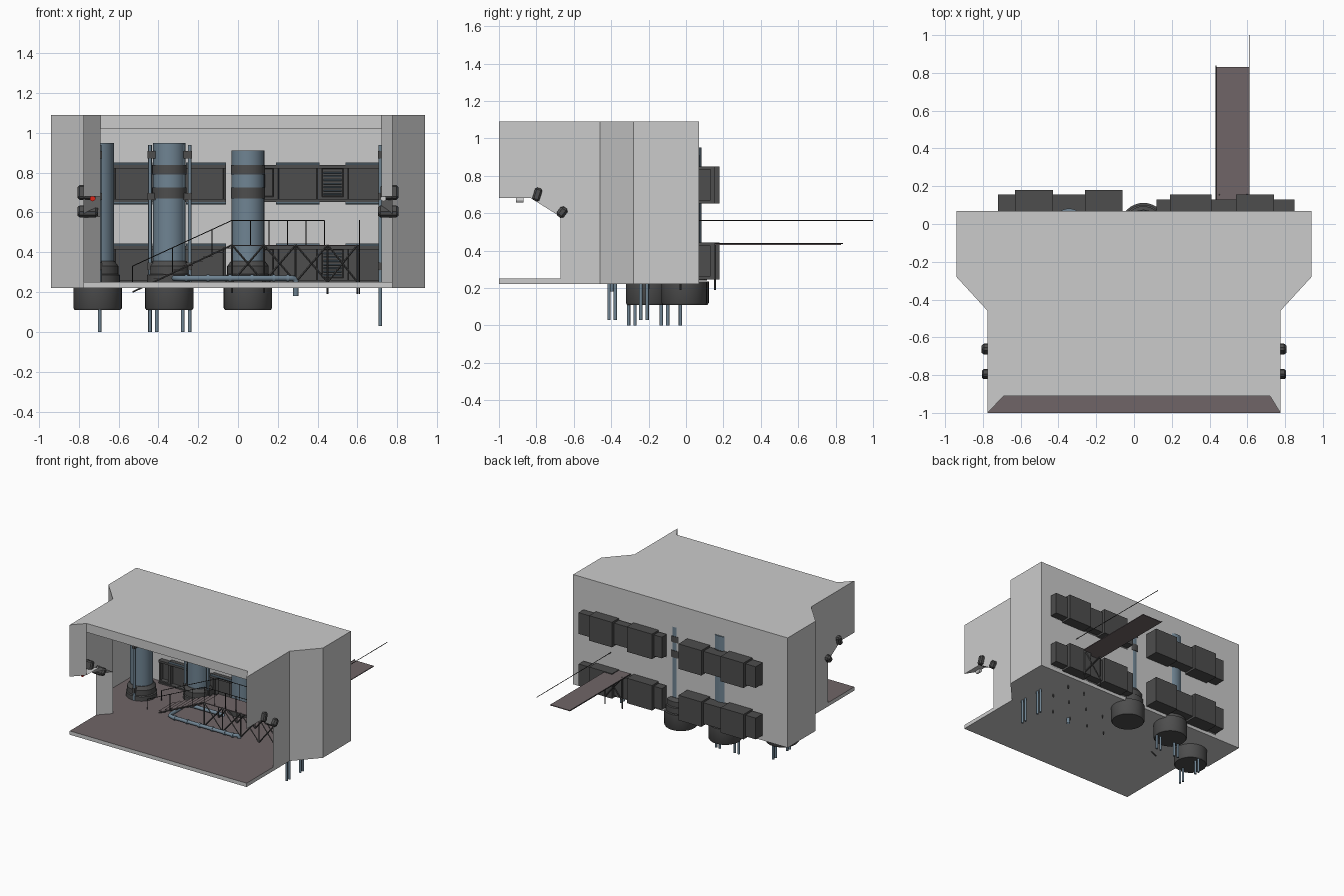
import bpy, bmesh, math
from mathutils import Vector, Matrix

if "Cube" in bpy.data.objects:
    bpy.data.objects.remove(bpy.data.objects["Cube"])


def material(name, c):
    m = bpy.data.materials.new(name)
    m.diffuse_color = (*c, 1)
    m.use_nodes = True
    m.node_tree.nodes["Principled BSDF"].inputs["Base Color"].default_value = m.diffuse_color
    return m


BLUE = material("pipe_blue", (0.16, 0.23, 0.29))
DARK = material("dark_metal", (0.075, 0.075, 0.075))
BROWN = material("deck_brown", (0.16, 0.13, 0.135))
BLACK = material("rail_black", (0.02, 0.02, 0.02))
RED = material("lamp_red", (0.7, 0.02, 0.01))
WHITE = material("lamp_white", (0.8, 0.8, 0.8))


def finish(name, bm, mat=None, smooth=False):
    me = bpy.data.meshes.new(name)
    bm.to_mesh(me)
    bm.free()
    o = bpy.data.objects.new(name, me)
    bpy.context.collection.objects.link(o)
    if mat:
        me.materials.append(mat)
    if smooth:
        bpy.ops.object.select_all(action='DESELECT')
        o.select_set(True)
        bpy.context.view_layer.objects.active = o
        bpy.ops.object.shade_smooth_by_angle(angle=math.radians(35))
    return o


def sheets(name, polys, mat=None):
    bm = bmesh.new()
    for p in polys:
        bm.faces.new([bm.verts.new(v) for v in p])
    bmesh.ops.remove_doubles(bm, verts=bm.verts, dist=1e-4)
    return finish(name, bm, mat)


def add_box(bm, lo, hi, tilt=0):
    lo, hi = Vector(lo), Vector(hi)
    M = (Matrix.Translation((lo + hi) / 2) @ Matrix.Rotation(tilt, 4, 'X')
         @ Matrix.Diagonal((*(hi - lo), 1)))
    return bmesh.ops.create_cube(bm, size=1, matrix=M)['verts']


def box(name, lo, hi, mat=None, tilt=0, bevel=0):
    bm = bmesh.new()
    add_box(bm, lo, hi, tilt)
    if bevel:
        bmesh.ops.bevel(bm, geom=bm.edges[:], offset=bevel, segments=1, affect='EDGES')
    return finish(name, bm, mat)


def add_bar(bm, p, q, r, n=6):
    p, q = Vector(p), Vector(q)
    d = q - p
    M = Matrix.Translation((p + q) / 2) @ d.to_track_quat('Z', 'Y').to_matrix().to_4x4()
    bmesh.ops.create_cone(bm, cap_ends=True, segments=n, radius1=r, radius2=r, depth=d.length, matrix=M)


def bars(name, segs, r, mat, n=6, smooth=False):
    bm = bmesh.new()
    for p, q in segs:
        add_bar(bm, p, q, r, n)
    return finish(name, bm, mat, smooth)


def lathe(name, x, y, prof, mat, n=32):
    bm = bmesh.new()
    rings = [[bm.verts.new((x + r * math.cos(2 * math.pi * i / n), y + r * math.sin(2 * math.pi * i / n), z))
              for i in range(n)] for r, z in prof]
    for a, b in zip(rings, rings[1:]):
        for i in range(n):
            bm.faces.new((a[i], a[(i + 1) % n], b[(i + 1) % n], b[i]))
    bm.faces.new(rings[0][::-1])
    bm.faces.new(rings[-1])
    return finish(name, bm, mat, True)


# room shell: roof, back wall, side walls with stepped front edge and bevelled jambs
Z0, Z1 = 0.22, 1.09
roof = [(0.72, -0.91), (0.775, -1), (0.775, -0.46), (0.94, -0.28), (0.94, 0.07),
        (-0.94, 0.07), (-0.94, -0.28), (-0.775, -0.46), (-0.775, -1), (-0.69, -0.91)]
polys = [[(x, y, Z1) for x, y in roof]]
for i in (2, 3, 4, 5, 6):
    (xa, ya), (xb, yb) = roof[i], roof[i + 1]
    polys.append([(xa, ya, Z0), (xb, yb, Z0), (xb, yb, Z1), (xa, ya, Z1)])
cut = [(-1, Z1), (-1, 0.68), (-0.83, 0.68), (-0.67, 0.58), (-0.67, Z0)]
for xo, xi in ((0.775, 0.72), (-0.775, -0.69)):
    polys.append([(xo, -0.46, Z0), (xo, -0.46, Z1)] + [(xo, y, z) for y, z in cut])
    for (ya, za), (yb, zb) in zip(cut, cut[1:]):
        polys.append([(xo, ya, za), (xo, yb, zb), (xi, yb + 0.09, zb), (xi, ya + 0.09, za)])
polys.append([(-0.69, -0.91, Z1), (0.72, -0.91, Z1), (0.72, -0.91, 1.02), (-0.69, -0.91, 1.02)])
sheets("room_shell", polys)

# floor slab
foot = [(0.775, -1)] + roof[2:9]
slab = [[(x, y, Z0) for x, y in foot]]
for a, b in zip(foot, foot[1:] + foot[:1]):
    slab.append([(*a, Z0), (*b, Z0), (*b, 0.25), (*a, 0.25)])
sheets("floor_slab", slab)
sheets("floor_top", [[(x, y, 0.25) for x, y in foot]], BROWN)

# clamps and lamps on the wall edges
for s, tag, lamp in ((1, "right", WHITE), (-1, "left", RED)):
    box(f"upper_clamp_{tag}", (s * 0.76 - 0.045, -0.815, 0.665), (s * 0.76 + 0.045, -0.775, 0.735), DARK, -0.3, 0.009)
    box(f"lower_clamp_{tag}", (s * 0.755 - 0.052, -0.685, 0.575), (s * 0.755 + 0.052, -0.64, 0.635), DARK, -0.65, 0.012)
    bars(f"edge_lamp_{tag}", [((s * 0.73, -0.91, 0.67), (s * 0.73, -0.87, 0.67))], 0.014, lamp, 12)

# large vertical pipes with flanges and sunken drums
for k, (x, y, top) in enumerate(((0.05, -0.01, 0.91), (-0.345, 0.0, 0.95), (-0.705, -0.2, 0.95))):
    lathe(f"main_pipe_{k}", x, y, [(0.082, 0.25), (0.082, top)], BLUE)
    lathe(f"pipe_drum_{k}", x, y, [(0.115, 0.11), (0.122, 0.12), (0.122, 0.235)], DARK)
    lathe(f"pipe_flange_{k}", x, y, [(0.112, 0.24), (0.112, 0.285), (0.104, 0.29), (0.104, 0.33), (0.086, 0.355)], DARK)
    if k < 2:
        for z0, z1 in ((0.67, 0.725), (0.79, 0.838)):
            lathe(f"pipe_band_{k}", x, y, [(0.086, z0), (0.086, z1)], DARK)

# thin riser pipes in pairs, with brackets
risers = [(-0.425, -0.03, 1, 0, 0), (-0.26, -0.03, 1, 0, 0), (-0.695, -0.29, 0, 1, 0),
          (-0.695, -0.115, 0, 1, 0), (0.715, -0.395, 0, 1, 0.03), (0.715, -0.225, 0, 1, 0.03)]
for k, (x, y, dx, dy, z) in enumerate(risers):
    bars(f"riser_pair_{k}", [((x + s * dx * 0.017, y + s * dy * 0.017, z), (x + s * dx * 0.017, y + s * dy * 0.017, 0.94))
                             for s in (-1, 1)], 0.009, BLUE, 12, True)
    for bz in (0.33, 0.68, 0.89):
        box(f"riser_bracket_{k}", (x - 0.012 - dx * 0.017, y - 0.012 - dy * 0.017, bz - 0.018),
            (x + 0.012 + dx * 0.017, y + 0.012 + dy * 0.017, bz + 0.018), DARK)

# two rows of wall modules: panel inset toward the room, box out the back
modules = [(-0.72, -0.63, 0.155, 0), (-0.63, -0.43, 0.18, 1), (-0.43, -0.26, 0.155, 0), (-0.26, -0.06, 0.18, 1),
           (0.12, 0.19, 0.13, 0), (0.19, 0.41, 0.155, 1), (0.41, 0.54, 0.13, 2), (0.54, 0.74, 0.155, 1), (0.74, 0.85, 0.13, 0)]
for row, zc in (("lower", 0.338), ("upper", 0.745)):
    for k, (x0, x1, yb, kind) in enumerate(modules):
        h = 0.105 if kind == 1 else 0.09
        bm = bmesh.new()
        add_box(bm, (x0, 0.04, zc - h + 0.012), (x1, yb, zc + h))
        bm.faces.ensure_lookup_table()
        f = min(bm.faces, key=lambda f: f.calc_center_median().y)
        bmesh.ops.inset_region(bm, faces=[f], thickness=0.016)
        bmesh.ops.inset_region(bm, faces=[f], thickness=0.006, depth=-0.025)
        finish(f"{row}_module_{k}", bm, DARK)
        if kind == 1:
            bars(f"{row}_trim_{k}", [((x0, 0.035, zc + s * 0.098), (x1, 0.035, zc + s * 0.098)) for s in (-1, 1)],
                 0.007, BLUE, 8)
        if kind == 2:
            bars(f"{row}_louvre", [((x0 + 0.02, 0.045, zc + i * 0.018), (x1 - 0.02, 0.045, zc + i * 0.018))
                                   for i in range(-3, 4)], 0.004, BLUE, 6)
    for xa, xb in ((-0.72, -0.06), (0.12, 0.85)):
        for s in (-1, 1):
            box(f"{row}_rail_strip", (xa, 0.03, zc + s * 0.085 - 0.008), (xb, 0.07, zc + s * 0.085 + 0.008), DARK)

# raised walkway, L-shaped, with a ramp stair at its left end
YF, YB, ZD = -0.38, -0.2, 0.437
box("walkway_deck", (-0.03, YF, ZD - 0.006), (0.61, YB, ZD), BROWN)
box("walkway_bridge", (0.435, YB, ZD - 0.006), (0.61, 0.83, ZD), BROWN)
treads = bmesh.new()
for i in range(10):
    x, z = -0.50 + i * 0.05, 0.225 + i * 0.022
    if z > 0.25:
        add_box(treads, (x - 0.025, YF, z - 0.004), (x + 0.025, YB, z))
finish("stair_treads", treads, BROWN)
bars("stair_stringers", [((-0.53, y, 0.2), (-0.03, y, ZD)) for y in (YF, YB)], 0.004, DARK)

# railings
R = 0.56
seg = [((0.61, YF, R), (0.61, 1.0, R)), ((0.435, YB, ZD), (0.435, 0.84, ZD)), ((0.61, YF, 0.19), (0.61, YF, R))]
for y in (YF, YB):
    seg += [((-0.53, y, 0.33), (-0.03, y, R)), ((-0.03, y, R), (0.435, y, R)), ((-0.53, y, 0.25), (-0.53, y, 0.33))]
    seg += [((x, y, ZD), (x, y, R)) for x in (-0.03, 0.063, 0.156, 0.249, 0.342, 0.435)]
    seg += [((x, y, ZD + (x + 0.03) * 0.474), (x, y, R + (x + 0.03) * 0.46)) for x in (-0.33, -0.13)]
bars("railings", seg, 0.0025, BLACK, 5)

# truss legs and cross braces
seg = []
xs = (-0.03, 0.13, 0.29, 0.45, 0.6)
for y in (YF, YB):
    seg += [((x, y, 0.195), (x, y, ZD)) for x in xs]
    for a, b in zip(xs, xs[1:]):
        seg += [((a, y, 0.25), (b, y, ZD)), ((b, y, 0.25), (a, y, ZD))]
for y in (-0.03, 0.155):
    seg += [((x, y, 0.19), (x, y, ZD)) for x in (0.45, 0.6)]
    seg += [((0.45, y, 0.25), (0.6, y, ZD)), ((0.6, y, 0.25), (0.45, y, ZD))]
bars("walkway_truss", seg, 0.005, DARK, 4)

# floor pipe loop with couplings
curve = bpy.data.curves.new("floor_pipe", 'CURVE')
curve.dimensions = '3D'
curve.bevel_depth, curve.bevel_resolution = 0.014, 3
sp = curve.splines.new('POLY')
path = [(0.29, -0.4, 0.18), (0.29, -0.4, 0.255), (0.28, -0.405, 0.27), (0.26, -0.42, 0.27), (-0.28, -0.42, 0.27),
        (-0.31, -0.41, 0.27), (-0.32, -0.38, 0.27), (-0.32, -0.22, 0.27), (-0.31, -0.19, 0.27), (-0.28, -0.18, 0.27), (0.0, -0.18, 0.27)]
sp.points.add(len(path) - 1)
for p, c in zip(sp.points, path):
    p.co = (*c, 1)
curve.materials.append(BLUE)
bpy.context.collection.objects.link(bpy.data.objects.new("floor_pipe", curve))
bars("pipe_couplings", [((x - 0.007, -0.42, 0.27), (x + 0.007, -0.42, 0.27)) for x in (-0.26, -0.15, -0.04, 0.07, 0.18, 0.25)],
     0.018, BLUE, 12, True)
